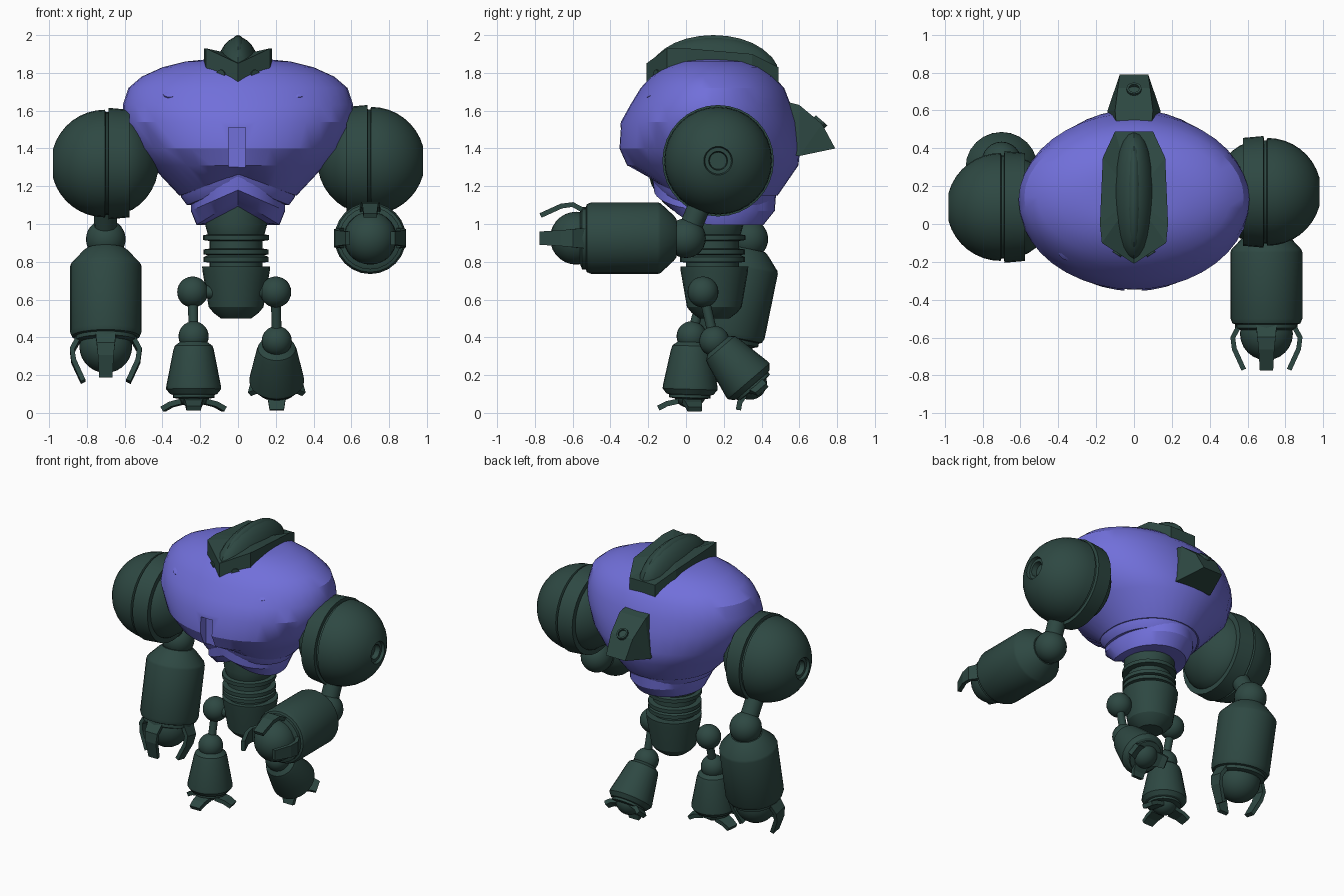
import bpy, bmesh, math
from mathutils import Matrix, Vector

if "Cube" in bpy.data.objects:
    bpy.data.objects.remove(bpy.data.objects["Cube"])


def material(name, rgb):
    m = bpy.data.materials.new(name)
    m.diffuse_color = (*rgb, 1)
    m.use_nodes = True
    m.node_tree.nodes["Principled BSDF"].inputs["Base Color"].default_value = m.diffuse_color
    return m


PURPLE = material("violet_armour", (0.165, 0.16, 0.70))
DARK = material("dark_green_metal", (0.027, 0.065, 0.055))


def finish(name, bm, mat, smooth=True):
    bmesh.ops.remove_doubles(bm, verts=bm.verts, dist=1e-5)
    bmesh.ops.recalc_face_normals(bm, faces=bm.faces)
    me = bpy.data.meshes.new(name)
    bm.to_mesh(me)
    bm.free()
    ob = bpy.data.objects.new(name, me)
    bpy.context.collection.objects.link(ob)
    me.materials.append(mat)
    if smooth:
        bpy.ops.object.select_all(action='DESELECT')
        ob.select_set(True)
        bpy.context.view_layer.objects.active = ob
        bpy.ops.object.shade_smooth_by_angle(angle=math.radians(28))
    return ob


def frame(origin, axis, front=(0, -1, 0)):
    """Local z runs along axis, local y points to front."""
    z = Vector(axis).normalized()
    y = Vector(front)
    y = (y - z * y.dot(z)).normalized()
    x = y.cross(z)
    m = Matrix((x, y, z)).transposed().to_4x4()
    m.translation = origin
    return m


def bridge(bm, rings):
    """Skin a list of vertex rings and close both ends with fans."""
    n = len(rings[0])
    for a, b in zip(rings, rings[1:]):
        for i in range(n):
            bm.faces.new((a[i], a[(i + 1) % n], b[(i + 1) % n], b[i]))
    for r in (rings[0], rings[-1]):
        c = bm.verts.new(sum((v.co for v in r), Vector()) / n)
        for i in range(n):
            bm.faces.new((r[i], r[(i + 1) % n], c))


def revolve(name, profile, m, mat=DARK, n=24):
    bm = bmesh.new()
    rings = [[bm.verts.new(m @ Vector((max(r, 0.001) * math.cos(2 * math.pi * i / n),
                                       max(r, 0.001) * math.sin(2 * math.pi * i / n), t)))
              for i in range(n)] for r, t in profile]
    bridge(bm, rings)
    return finish(name, bm, mat)


def loft(name, rings, mat, n=40):
    """Rings are (z, half width, half depth, centre y, lift of the front centre)."""
    bm = bmesh.new()
    out = []
    for z, rx, ry, cy, lift in rings:
        ring = []
        for i in range(n):
            a = 2 * math.pi * i / n
            up = lift * (1 - abs(math.cos(a))) if math.sin(a) < 0 else 0
            ring.append(bm.verts.new((rx * math.cos(a), cy + ry * math.sin(a), z + up)))
        out.append(ring)
    bridge(bm, out)
    return finish(name, bm, mat)


def ball(name, c, r, mat=DARK):
    bm = bmesh.new()
    r = r if isinstance(r, tuple) else (r, r, r)
    bmesh.ops.create_uvsphere(bm, u_segments=24, v_segments=14, radius=1,
                              matrix=Matrix.Translation(c) @ Matrix.Diagonal((*r, 1)))
    return finish(name, bm, mat)


def rod(name, a, b, r):
    a, b = Vector(a), Vector(b)
    d = b - a
    ref = (0, 0, 1) if abs(d.normalized().z) < 0.5 else (0, -1, 0)
    return revolve(name, [(r, 0), (r, d.length)], frame(a, d, ref), n=16)


def hull(name, pts, mat=DARK):
    bm = bmesh.new()
    for x, y, z in pts:
        for s in (-1, 1):
            bm.verts.new((s * x, y, z))
    bmesh.ops.convex_hull(bm, input=bm.verts)
    return finish(name, bm, mat, False)


def claw(name, m, angle, path, w, th):
    """Bent plate along (radius, distance) points, turned from the front by angle."""
    m = m @ Matrix.Rotation(math.radians(angle), 4, 'Z')
    bm = bmesh.new()
    rings = []
    for i, (r, t) in enumerate(path):
        k = w * (1 - 0.12 * i)
        a, b = path[max(i - 1, 0)], path[min(i + 1, len(path) - 1)]
        d = Vector((b[0] - a[0], b[1] - a[1])).normalized() * th
        rings.append([bm.verts.new(m @ Vector((sx * k, r + s * d.y, t - s * d.x)))
                      for sx, s in ((-1, -1), (1, -1), (1, 1), (-1, 1))])
    bridge(bm, rings)
    return finish(name, bm, mat=DARK, smooth=False)


# chest shell with front slot
shell = loft("chest_shell", [
    (1.87, .18, .13, .13, 0), (1.86, .28, .19, .14, 0), (1.83, .40, .26, .14, 0),
    (1.78, .51, .325, .14, 0), (1.72, .58, .38, .14, 0), (1.63, .61, .425, .13, 0),
    (1.54, .61, .465, .12, 0), (1.40, .55, .48, .125, 0), (1.31, .46, .455, .14, 0),
    (1.15, .31, .33, .155, .11)], PURPLE)
bm = bmesh.new()
bmesh.ops.create_cube(bm, size=1, matrix=Matrix.Translation((-.005, -.35, 1.36)) @ Matrix.Diagonal((.09, .12, .30, 1)))
cutter = finish("slot_cutter", bm, PURPLE, False)
cutter.hide_render = True
cutter.display_type = 'WIRE'
mod = shell.modifiers.new("slot", 'BOOLEAN')
mod.operation = 'DIFFERENCE'
mod.object = cutter
bpy.context.view_layer.objects.active = shell
bpy.ops.object.modifier_apply(modifier="slot")
bpy.data.objects.remove(cutter)

# lower belly plates
loft("belly_band", [(1.25, .33, .35, .15, .06), (1.14, .30, .325, .15, .10), (1.10, .27, .30, .15, .11)], PURPLE)
loft("belly_skirt", [(1.2, .25, .33, .15, .06), (1.07, .25, .32, .15, .11), (.995, .22, .25, .16, .135)], PURPLE)
for x, y in ((-.35, -.15), (.31, -.165)):
    d = Vector((x * .5, -.55, .75)).normalized()
    revolve("chest_stud", [(.048, -.04), (.048, .008), (.03, .014)],
            frame(Vector((x, y, 1.695)), d), PURPLE)

# helmet, crest and eyes
hull_pts = [(0, -.21, 1.70, 1.85), (.17, -.10, 1.79, 1.93), (.18, 0, 1.75, 1.93),
            (.165, .35, 1.72, 1.90), (.10, .49, 1.70, 1.83)]
bm = bmesh.new()
outline = hull_pts + [(-x, y, a, b) for x, y, a, b in reversed(hull_pts[1:])]
bridge(bm, [[bm.verts.new((x, y, a)) for x, y, a, b in outline],
            [bm.verts.new((x, y, b)) for x, y, a, b in outline]])
finish("helmet", bm, DARK, False)
ball("helmet_crest", (0, .145, 1.80), (.115, .345, .19))
ball("crest_ridge", (0, .145, 1.81), (.065, .33, .19))
for s in (-1, 1):
    revolve("eye", [(.027, -.02), (.027, .006)],
            frame((s * .09, -.155, 1.79), (s * .54, -.84, 0), (0, 0, 1)), n=12)

# back vent
hull("back_vent", [(.09, .48, 1.66), (.10, .6, 1.63), (.085, .72, 1.53), (.075, .79, 1.40),
                   (.14, .6, 1.36), (.14, .48, 1.38)])
revolve("vent_pipe", [(.04, -.05), (.04, .012), (.028, .012), (.028, -.01)],
        frame((0, .71, 1.54), (0, .65, .75)), n=12)

# waist column and pelvis
revolve("waist_column", [
    (.13, 1.2), (.165, 1.0), (.15, .945), (.175, .94), (.175, .915), (.14, .91), (.14, .87), (.172, .865),
    (.172, .84), (.15, .835), (.172, .825), (.172, .80), (.14, .795), (.14, .74)],
    Matrix.Translation((-.01, .14, 0)))
revolve("pelvis", [(.18, .775), (.178, .75), (.145, .56), (.12, .53), (.08, .50)],
        Matrix.Translation((-.01, .15, 0)))

# shoulder profile: hub hole, outer dome, groove, lip, inner dome
R = .285
dome = [(0, .22), (.045, .22), (.05, .255), (.07, .255)]
dome += [(R * math.sin(a), R * math.cos(a)) for a in [.27 + i * (math.pi / 2 - .27) / 8 for i in range(9)]]
dome += [(.272, -.005), (.272, -.018), (.295, -.02), (.285, -.13), (.25, -.13)]
dome += [(R * math.sin(a), R * math.cos(a)) for a in [2.1 + i * (math.pi - 2.1) / 6 for i in range(7)]]

# arms: side, shoulder, elbow, forearm axis, claw front
for side, sh, el, axis, front in (
        (1, (.705, .17, 1.335), (.70, .0, .925), (0, -1, 0), (0, 0, 1)),
        (-1, (-.705, .09, 1.32), (-.70, .33, .92), (0, -.2, -.98), (0, -1, 0))):
    tag = "left_" if side > 0 else "right_"
    revolve(tag + "shoulder", dome, frame(sh, (side, 0, 0), (0, 0, 1)), n=32)
    rod(tag + "upper_arm", Vector(sh).lerp(Vector(el), .4), el, .06)
    ball(tag + "elbow", el, .105)
    m = frame(el, axis, front)
    revolve(tag + "forearm", [(.10, .05), (.12, .065), (.185, .135), (.19, .15), (.19, .50), (.18, .525),
                              (.165, .53), (.165, .55), (.14, .56)], m)
    ball(tag + "hand", m @ Vector((0, 0, .58)), .14)
    for a in (0, 90, -90):
        claw(tag + "claw", m, a, [(.14, .53), (.178, .60), (.17, .66), (.12, .77)], .055, .013)

# legs: hip, knee, shin axis, toe path
rod("hip_axle", (-.24, .09, .64), (.2, .09, .64), .035)
for tag, hip, knee, axis, toe in (
        ("left_", (.20, .09, .64), (.205, .15, .38), (0, .65, -.76), [(.06, .32), (.11, .335), (.14, .36)]),
        ("right_", (-.24, .09, .64), (-.235, .03, .405), (0, -.03, -1), [(.06, .345), (.12, .36), (.165, .385)])):
    ball(tag + "hip", hip, .082)
    rod(tag + "thigh", hip, knee, .026)
    ball(tag + "knee", knee, .08)
    m = frame(knee, axis)
    revolve(tag + "shin", [(.06, .02), (.10, .05), (.108, .075), (.145, .265), (.145, .28), (.125, .305),
                           (.11, .31), (.11, .325), (.08, .33)], m)
    ball(tag + "foot", m @ Vector((0, 0, .29)), .09)
    for a in (0, 100, -100):
        claw(tag + "toe", m, a, toe, .05, .014)
